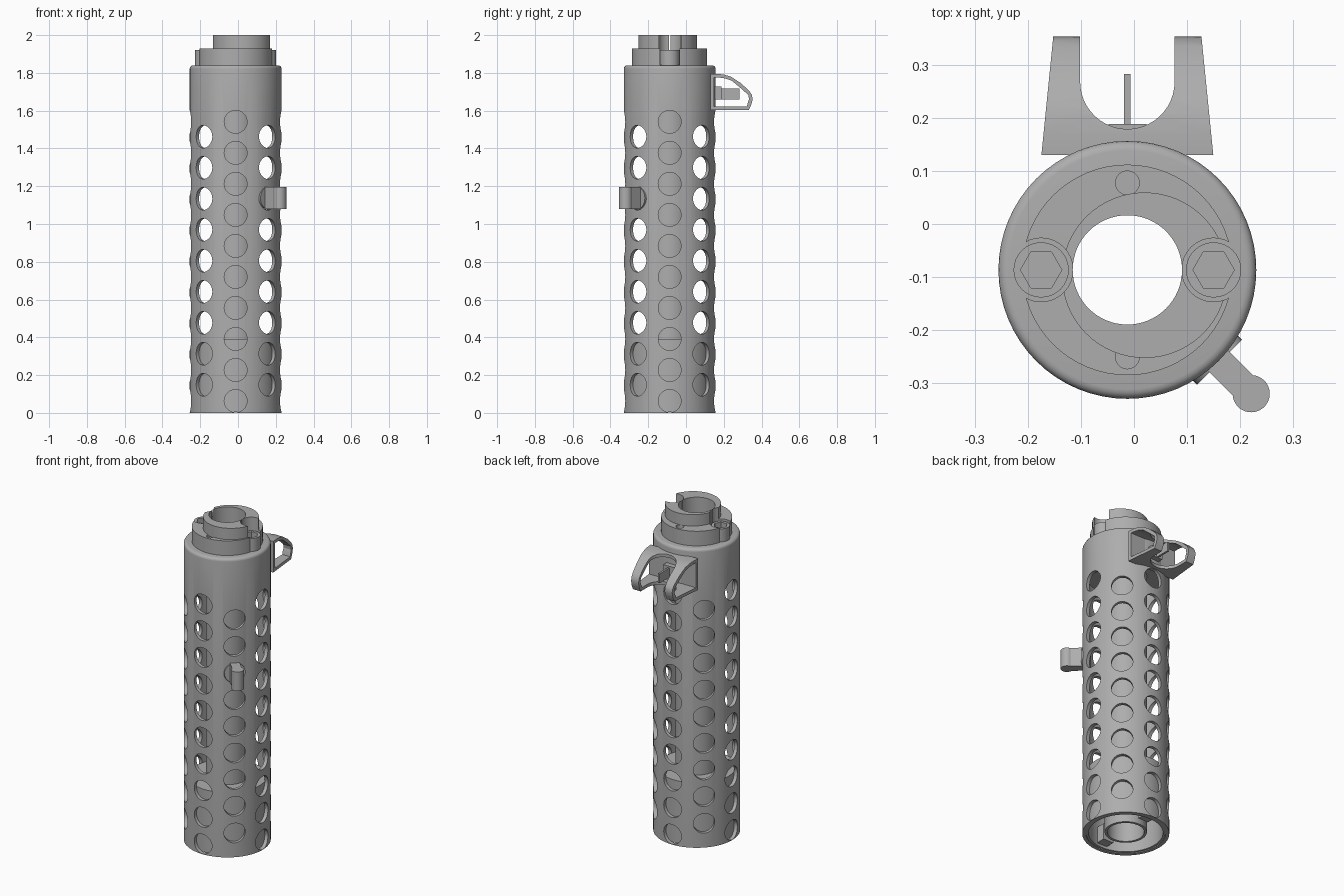
import bpy, bmesh, math
from mathutils import Matrix, Vector

if "Cube" in bpy.data.objects:
    bpy.data.objects.remove(bpy.data.objects["Cube"], do_unlink=True)

CX, CY, R = -0.0125, -0.0865, 0.243
BORE = 0.103
PITCH = 0.1642

steel = bpy.data.materials.new("grey steel")
steel.use_nodes = True
steel.diffuse_color = (0.42, 0.42, 0.42, 1)
steel.node_tree.nodes["Principled BSDF"].inputs["Base Color"].default_value = (0.42, 0.42, 0.42, 1)


def make(name, bm):
    bmesh.ops.recalc_face_normals(bm, faces=bm.faces)
    mesh = bpy.data.meshes.new(name)
    bm.to_mesh(mesh)
    bm.free()
    mesh.materials.append(steel)
    ob = bpy.data.objects.new(name, mesh)
    bpy.context.collection.objects.link(ob)
    return ob


def lathe(name, profile, x=CX, y=CY, n=64):
    """Revolve a closed (radius, z) outline around a vertical axis."""
    bm = bmesh.new()
    rings = []
    for i in range(n):
        a = math.tau * i / n
        rings.append([bm.verts.new((x + r * math.cos(a), y + r * math.sin(a), z)) for r, z in profile])
    for i in range(n):
        a, b = rings[i], rings[(i + 1) % n]
        for j in range(len(profile)):
            k = (j + 1) % len(profile)
            bm.faces.new((a[j], b[j], b[k], a[k]))
    return make(name, bm)


def ring(name, r0, r1, z0, z1, **kw):
    return lathe(name, [(r0, z0), (r1, z0), (r1, z1), (r0, z1)], **kw)


def add_prism(bm, pts, low, high, matrix=Matrix()):
    """Extrude a 2D outline from low to high along local z."""
    a = [bm.verts.new(matrix @ Vector((u, v, low))) for u, v in pts]
    b = [bm.verts.new(matrix @ Vector((u, v, high))) for u, v in pts]
    bm.faces.new(a[::-1])
    bm.faces.new(b)
    for i in range(len(pts)):
        j = (i + 1) % len(pts)
        bm.faces.new((a[i], a[j], b[j], b[i]))


def prism(name, pts, low, high, matrix=Matrix()):
    bm = bmesh.new()
    add_prism(bm, pts, low, high, matrix)
    return make(name, bm)


def arc(x, y, r, start=0, end=360, n=32):
    full = end - start == 360
    steps = n if full else n - 1
    angles = [math.radians(start + (end - start) * i / steps) for i in range(n)]
    return [(x + r * math.cos(a), y + r * math.sin(a)) for a in angles]


def box_pts(x0, x1, y0, y1):
    return [(x0, y0), (x1, y0), (x1, y1), (x0, y1)]


def boolean(ob, cutter, operation="DIFFERENCE"):
    mod = ob.modifiers.new("cut", "BOOLEAN")
    mod.operation, mod.solver, mod.object = operation, "EXACT", cutter
    cutter.hide_render = True
    bpy.context.view_layer.update()
    graph = bpy.context.evaluated_depsgraph_get()
    mesh = bpy.data.meshes.new_from_object(ob.evaluated_get(graph))
    ob.modifiers.clear()
    ob.data = mesh


def discard(*cutters):
    for c in cutters:
        bpy.data.objects.remove(c, do_unlink=True)


def radial(angle, z):
    """Frame whose local z points outward from the tube axis, local y up."""
    return (Matrix.Translation((CX, CY, z)) @ Matrix.Rotation(angle, 4, "Z")
            @ Matrix.Rotation(math.pi / 2, 4, "Y") @ Matrix.Rotation(math.pi / 2, 4, "Z"))


# Perforated shell with rounded shoulder and closed head
shoulder = [(R - 0.018 + u, 1.822 + v) for u, v in arc(0, 0, 0.018, 0, 90, 5)]
shell = lathe("perforated_shell", [(R - 0.021, 0), (R, 0)] + shoulder
              + [(BORE, 1.84), (BORE, 1.66), (R - 0.021, 1.66)])
bm = bmesh.new()
for col in range(8):
    first, rows = ((0.063, 10), (0.149, 9))[col % 2]
    for row in range(rows):
        add_prism(bm, arc(0, 0, 0.0605), 0.17, 0.3, radial(col * math.pi / 4, first + row * PITCH))
holes = make("hole_cutter", bm)
boolean(shell, holes)
discard(holes)

# Barrel through the middle and the closed sleeve at the lower end
ring("inner_barrel", BORE, 0.118, 0.01, 1.7)
lathe("lower_sleeve", [(0.208, 0.004), (0.2215, 0.004), (0.2215, 0.39), (0.11, 0.39), (0.11, 0.36), (0.208, 0.36)])
for side, label in ((1, "back"), (-1, "front")):
    prism(label + "_locking_tab", box_pts(-0.035, 0.035, -0.05, 0.05), 0.15, 0.215,
          radial(side * math.pi / 2, 0.07))

# Collar and offset top ring, both notched for the bolts
collar = ring("top_collar", BORE, 0.1985, 1.835, 1.93)
offset_ring = prism("offset_top_ring", arc(0.02, -0.0965, 0.156, n=64), 1.925, 2.0)
bore = prism("bore_cutter", arc(CX, CY, BORE, n=64), 1.8, 2.1)
boolean(offset_ring, bore)
discard(bore)
for side, label in ((-1, "right"), (1, "left")):
    bx = CX + side * 0.1625
    notch = prism("notch_cutter", arc(bx, CY, 0.06), 1.841, 2.1)
    boolean(collar, notch)
    boolean(offset_ring, notch)
    bolt = prism(label + "_bolt", arc(bx, CY, 0.052), 1.835, 1.92)
    socket = prism("socket_cutter", arc(bx, CY, 0.039, n=6), 1.88, 2.0)
    boolean(bolt, socket)
    discard(notch, socket)
    # Small round pin holes in the collar
    pin = prism("pin_cutter", arc(CX, CY + side * 0.164, 0.0225, n=24), 1.89, 1.9245)
    pin.data.transform(Matrix.Translation((0, 0, 0.01)))
    boolean(collar, pin)
    discard(pin)

# Side lug: plug in one of the holes, stem and rounded end
lug_angle = -math.pi / 4
prism("lug_plug", arc(0, 0, 0.06), 0.2, 0.246, radial(lug_angle, 1.137))
along = Matrix.Translation((CX, CY, 0)) @ Matrix.Rotation(lug_angle, 4, "Z")
prism("lug_stem", [(0.22, -0.027)] + arc(0.33, 0, 0.035, -130, 130, 28) + [(0.22, 0.027)],
      1.08, 1.197, along)

# Sight guard: side loop outline trimmed to a tapered U from above
def loop(inset):
    return ([(0.13 + inset, 1.603 + inset), (0.332 - inset * 0.5, 1.603 + inset),
             (0.345 - inset, 1.63 + inset * 0.5)]
            + [(0.353 - inset, 1.66), (0.349 - inset, 1.683), (0.335 - inset, 1.705 - inset * 0.5),
               (0.29 - inset * 0.5, 1.746 - inset), (0.24, 1.779 - inset), (0.205, 1.79 - inset),
               (0.17, 1.795 - inset), (0.13 + inset, 1.795 - inset)])


sideways = Matrix(((0, 0, 1, 0), (1, 0, 0, 0), (0, 1, 0, 0), (0, 0, 0, 1)))
guard = prism("sight_guard", loop(0), -0.3, 0.3, sideways)
hollow = prism("hollow_cutter", loop(0.019), -0.4, 0.4, sideways)
boolean(guard, hollow)
u_plan = ([(CX - 0.162, 0.13), (CX + 0.162, 0.13), (CX + 0.139, 0.36), (CX + 0.089, 0.36)]
          + arc(CX, 0.268, 0.089, 0, -180, 24) + [(CX - 0.089, 0.36), (CX - 0.139, 0.36)])
plan = prism("plan_cutter", u_plan, 1.5, 1.9)
boolean(guard, plan, "INTERSECT")
discard(hollow, plan)

# Sight blade on its block
prism("sight_block", box_pts(CX - 0.036, CX + 0.036, 0.14, 0.188), 1.66, 1.728)
prism("sight_blade", box_pts(CX - 0.006, CX + 0.006, 0.18, 0.283), 1.66, 1.718)

# Smooth the round surfaces, keep edges sharp
bpy.ops.object.select_all(action="DESELECT")
for ob in bpy.context.collection.objects:
    if ob.type == "MESH" and steel.name in ob.data.materials:
        ob.select_set(True)
        bpy.context.view_layer.objects.active = ob
bpy.ops.object.shade_smooth_by_angle(angle=math.radians(30))
